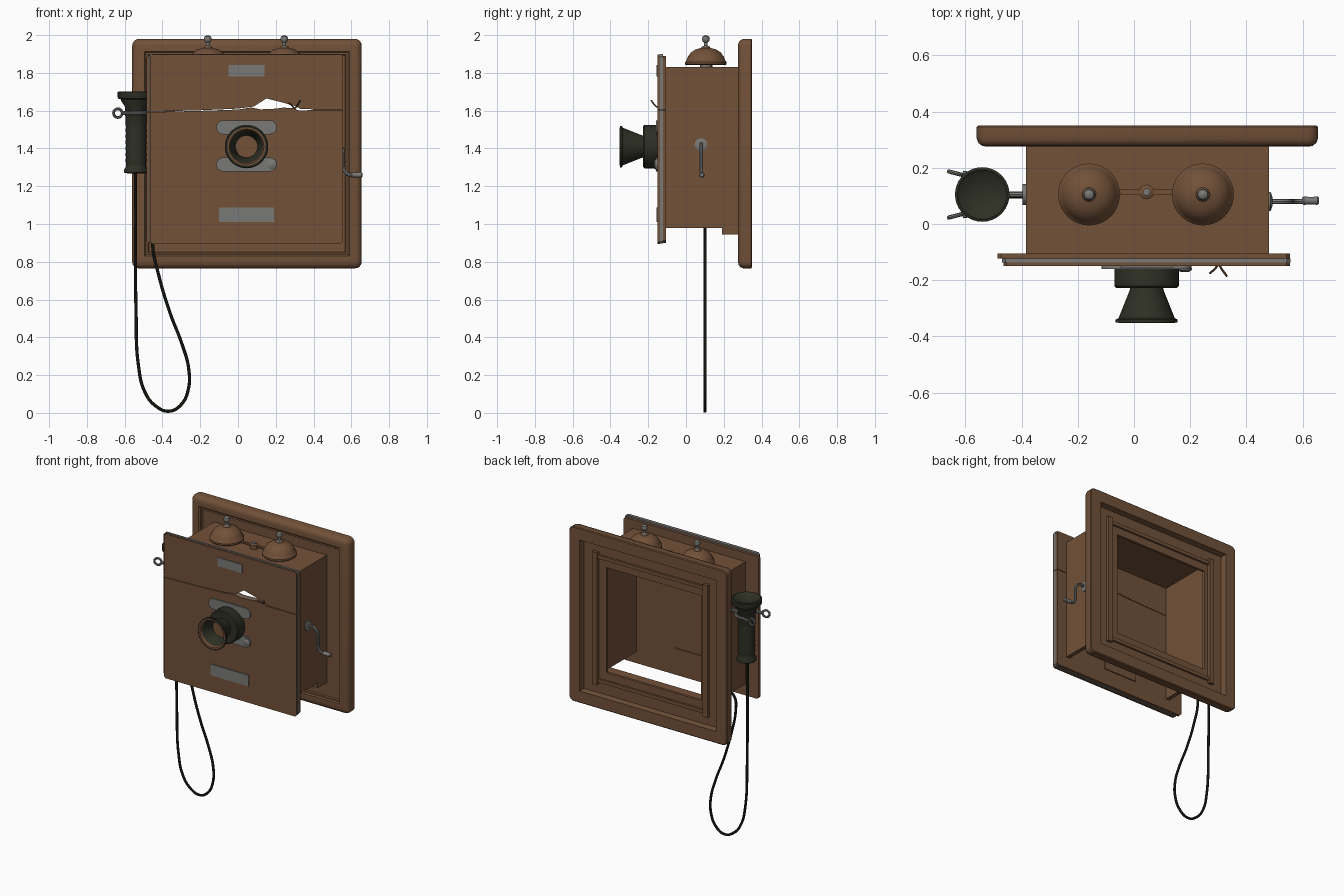
import bpy, bmesh, math
from mathutils import Matrix, Vector

if "Cube" in bpy.data.objects:
    bpy.data.objects.remove(bpy.data.objects["Cube"])


def material(name, rgb):
    m = bpy.data.materials.new(name)
    m.diffuse_color = (*rgb, 1)
    m.use_nodes = True
    m.node_tree.nodes["Principled BSDF"].inputs["Base Color"].default_value = m.diffuse_color
    return m


WOOD = material("brown wood", (0.168, 0.082, 0.04))
METAL = material("grey metal", (0.19, 0.19, 0.185))
BLACK = material("dark olive rubber", (0.027, 0.029, 0.018))
CORD = material("black cord", (0.018, 0.018, 0.012))
UP = Matrix()
FRONT = Matrix.Rotation(math.pi / 2, 4, 'X')    # z -> -y
RIGHT = Matrix.Rotation(math.pi / 2, 4, 'Y')    # z -> +x


def shade(ob):
    bpy.ops.object.select_all(action='DESELECT')
    ob.select_set(True)
    bpy.context.view_layer.objects.active = ob
    if ob.type == 'CURVE':
        bpy.ops.object.convert(target='MESH')
    bpy.ops.object.shade_smooth_by_angle(angle=math.radians(35))


def finish(name, bm, mat):
    bmesh.ops.remove_doubles(bm, verts=bm.verts, dist=1e-5)
    bmesh.ops.recalc_face_normals(bm, faces=bm.faces)
    me = bpy.data.meshes.new(name)
    bm.to_mesh(me)
    bm.free()
    me.materials.append(mat)
    ob = bpy.data.objects.new(name, me)
    bpy.context.collection.objects.link(ob)
    shade(ob)


def box(name, x0, x1, y0, y1, z0, z1, mat):
    bm = bmesh.new()
    bmesh.ops.create_cube(bm, size=1)
    for v in bm.verts:
        v.co = ((x0 + x1) / 2 + v.co.x * (x1 - x0), (y0 + y1) / 2 + v.co.y * (y1 - y0),
                (z0 + z1) / 2 + v.co.z * (z1 - z0))
    finish(name, bm, mat)


def loft(name, rings, mat, closed=False):
    """Bridge equal-length closed rings; join the last to the first or cap both ends."""
    bm = bmesh.new()
    vs = [[bm.verts.new(p) for p in ring] for ring in rings]
    n = len(vs[0])
    for i in range(len(vs) - (0 if closed else 1)):
        a, b = vs[i], vs[(i + 1) % len(vs)]
        for j in range(n):
            bm.faces.new((a[j], a[(j + 1) % n], b[(j + 1) % n], b[j]))
    if not closed:
        bm.faces.new(vs[0])
        bm.faces.new(vs[-1])
    finish(name, bm, mat)


def lathe(name, prof, loc, axis, mat, n=32, closed=False):
    rings = [[Vector(loc) + axis @ Vector((r * math.cos(2 * math.pi * k / n), r * math.sin(2 * math.pi * k / n), h))
              for k in range(n)] for r, h in prof]
    loft(name, rings, mat, closed)


def prism(name, pts, y0, y1, mat):
    loft(name, [[(x, y, z) for x, z in pts] for y in (y0, y1)], mat)


def tube(name, pts, r, mat, cyclic=False, smooth=True, res=8):
    cu = bpy.data.curves.new(name, 'CURVE')
    cu.dimensions = '3D'
    cu.bevel_depth, cu.bevel_resolution, cu.use_fill_caps = r, 2, True
    sp = cu.splines.new('BEZIER' if smooth else 'POLY')
    if smooth:
        sp.bezier_points.add(len(pts) - 1)
        for b, p in zip(sp.bezier_points, pts):
            b.co, b.handle_left_type, b.handle_right_type = p, 'AUTO', 'AUTO'
        sp.resolution_u = res
    else:
        sp.points.add(len(pts) - 1)
        for b, p in zip(sp.points, pts):
            b.co = (*p, 1)
    sp.use_cyclic_u = cyclic
    cu.materials.append(mat)
    ob = bpy.data.objects.new(name, cu)
    bpy.context.collection.objects.link(ob)
    shade(ob)


# Backboard: moulding profile (half width, y) swept round a square opening
CX, CZ = 0.0475, 1.3725


def rounded_square(h, y):
    r = max(0.0, h - 0.572)
    cx = CX - (0.015 if h < 0.4 else 0)
    return [(cx + sx * (h - r) + r * math.cos(a0 + t * math.pi / 8), y,
             CZ + sz * (h - r) + r * math.sin(a0 + t * math.pi / 8))
            for sx, sz, a0 in ((1, 1, 0), (-1, 1, math.pi / 2), (-1, -1, math.pi), (1, -1, 1.5 * math.pi))
            for t in range(5)]


board = [(0.365, 0.308), (0.52, 0.308), (0.525, 0.35), (0.602, 0.35), (0.6075, 0.345), (0.6075, 0.305),
         (0.601, 0.288), (0.588, 0.278), (0.57, 0.275), (0.542, 0.275), (0.535, 0.283), (0.525, 0.283),
         (0.52, 0.29), (0.365, 0.29)]
loft("backboard", [rounded_square(h, y) for h, y in board], WOOD, closed=True)
for s in (-1, 1):
    box("back_rail_upright", CX + s * 0.425 - 0.018, CX + s * 0.425 + 0.018, 0.3, 0.33, CZ - 0.46, CZ + 0.46, WOOD)
    box("back_rail_cross", CX - 0.44, CX + 0.44, 0.3, 0.322, CZ + s * 0.43 - 0.012, CZ + s * 0.43 + 0.012, WOOD)

# Case: two sides and a top, open at the bottom and back
box("case_left_side", -0.385, -0.358, -0.11, 0.295, 0.98, 1.81, WOOD)
box("case_right_side", 0.453, 0.48, -0.11, 0.295, 0.98, 1.81, WOOD)
box("case_top", -0.385, 0.48, -0.11, 0.295, 1.80, 1.83, WOOD)
box("case_bottom_ledge", -0.385, 0.48, 0.19, 0.295, 0.945, 0.985, WOOD)

# Door: brown, grey and brown layers, split by a jagged crack
upper_crack = [(-0.2, 1.602), (0.0, 1.611), (0.085, 1.622), (0.15, 1.665), (0.24, 1.642), (0.31, 1.622),
               (0.33, 1.608)]
lower_crack = [(-0.2, 1.599), (0.0, 1.606), (0.07, 1.617), (0.12, 1.607), (0.19, 1.61), (0.24, 1.616),
               (0.29, 1.614), (0.32, 1.602)]
c = 0.012
for name, x0, x1, z0, z1, y0, y1, mat in (
        ("back", -0.485, 0.555, 0.9, 1.89, -0.123, -0.105, WOOD),
        ("edge", -0.47, 0.557, 0.896, 1.9, -0.137, -0.123, METAL),
        ("front", -0.465, 0.555, 0.893, 1.897, -0.15, -0.137, WOOD)):
    prism("door_upper_" + name, [(x0, 1.595)] + upper_crack + [(x1, 1.606), (x1, z1 - c), (x1 - c, z1),
                                                             (x0 + c, z1), (x0, z1 - c)], y0, y1, mat)
    prism("door_lower_" + name, [(x0, 1.592)] + lower_crack + [(x1, 1.603), (x1, z0 + c), (x1 - c, z0),
                                                             (x0 + c, z0), (x0, z0 + c)], y0, y1, mat)
for dx, y, dz in ((-0.03, -0.175, 0.025), (0.03, -0.185, 0.04)):
    tube("crack_splinter", [(0.3, -0.14, 1.612), (0.3 + dx / 3, -0.157, 1.622), (0.3 + dx, y, 1.615 + dz)],
         0.004, WOOD)

# Name plates on the door, and the block behind the lower one
box("upper_plate", -0.05, 0.14, -0.155, -0.149, 1.782, 1.842, METAL)
box("lower_plate", -0.1, 0.19, -0.157, -0.149, 1.01, 1.087, METAL)
box("lower_plate_backing", -0.1, 0.16, -0.106, -0.098, 1.01, 1.087, WOOD)

# Mouthpiece mounting: two round-ended straps with a screw
for z in (1.512, 1.315):
    pts = [(0.045 + s * 0.123 + 0.037 * math.cos(a), z + 0.037 * math.sin(a))
           for s, a0 in ((1, -math.pi / 2), (-1, math.pi / 2)) for a in [a0 + k * math.pi / 8 for k in range(9)]]
    prism("mouthpiece_strap", pts, -0.16, -0.149, METAL)
lathe("strap_screw", [(0.026, 0), (0.026, 0.006), (0.015, 0.012)], (0.18, -0.158, 1.315), FRONT, METAL, 16)

# Mouthpiece: drum, hollow flared horn, inner disc and brown lip
M = (0.045, -0.15, 1.41)
lathe("mouthpiece_drum", [(0.113, 0), (0.115, 0.005), (0.115, 0.07), (0.108, 0.077), (0.06, 0.077)], M, FRONT, BLACK, 40)
lathe("mouthpiece_horn", [(0.058, 0.075), (0.06, 0.085), (0.1, 0.185), (0.11, 0.19), (0.11, 0.2), (0.098, 0.2),
                          (0.086, 0.175), (0.056, 0.1)], M, FRONT, BLACK, 40, True)
lathe("mouthpiece_disc", [(0.06, 0.1), (0.06, 0.106)], M, FRONT, WOOD, 32)
lathe("horn_lip", [(0.101, 0.199), (0.101, 0.202), (0.092, 0.202), (0.087, 0.185), (0.09, 0.185)],
      M, FRONT, WOOD, 40, True)

# Bells with posts and knobs
for x in (-0.16, 0.245):
    lathe("bell", [(0.105, 0), (0.11, 0.004), (0.11, 0.016), (0.103, 0.022), (0.096, 0.042), (0.08, 0.065),
                   (0.055, 0.082), (0.025, 0.09), (0.02, 0.098)], (x, 0.105, 1.842), UP, WOOD, 40)
    lathe("bell_post", [(0.03, 0), (0.03, 0.02)], (x, 0.105, 1.825), UP, METAL, 16)
    lathe("bell_knob", [(0.022, 0), (0.022, 0.008), (0.01, 0.014), (0.009, 0.03), (0.018, 0.038), (0.021, 0.05),
                        (0.017, 0.062), (0.006, 0.069)], (x, 0.105, 1.93), UP, METAL, 16)
# Clapper between the bells
box("clapper_arm", -0.06, 0.145, 0.105, 0.123, 1.845, 1.855, WOOD)
lathe("clapper_hub", [(0.026, 0), (0.026, 0.03), (0.012, 0.038)], (0.045, 0.114, 1.828), UP, WOOD, 20)
lathe("clapper_pin", [(0.013, 0), (0.013, 0.014)], (0.045, 0.114, 1.858), UP, METAL, 16)

# Crank on the right side
lathe("crank_plate", [(0.034, 0), (0.034, 0.008), (0.018, 0.014)], (0.478, 0.08, 1.42), RIGHT, METAL, 24)
tube("crank_arm", [(0.48, 0.08, 1.42), (0.53, 0.08, 1.42), (0.553, 0.08, 1.395), (0.558, 0.08, 1.34),
                   (0.563, 0.08, 1.285), (0.585, 0.08, 1.262), (0.61, 0.08, 1.26)], 0.0095, METAL)
lathe("crank_handle", [(0.011, 0), (0.015, 0.006), (0.013, 0.03), (0.015, 0.055), (0.01, 0.06)],
      (0.598, 0.083, 1.26), RIGHT, METAL, 16)

# Receiver with ribbed grip and wide earpiece
grip = [(0.057 if i % 2 else 0.052, 1.32 + 0.016 * i) for i in range(13)]
lathe("receiver", [(0.045, 1.268), (0.063, 1.272), (0.063, 1.286), (0.053, 1.305)] + grip +
      [(0.056, 1.53), (0.058, 1.62), (0.078, 1.65), (0.08, 1.66), (0.095, 1.664), (0.097, 1.67), (0.097, 1.698),
       (0.088, 1.702), (0.08, 1.694), (0.02, 1.68)], (-0.54, 0.105, 0), UP, BLACK, 36)

# Receiver hook: wall plate, arm, fork round the receiver and ring tips
H = 1.587
lathe("hook_plate", [(0.038, 0), (0.038, 0.012)], (-0.397, 0.105, H), RIGHT, METAL, 24)
tube("hook_arm", [(-0.385, 0.105, H), (-0.475, 0.105, H)], 0.011, METAL, smooth=False)
arc = [(-0.54 + 0.068 * math.cos(a), 0.105 + 0.068 * math.sin(a), H)
       for a in [math.radians(-100 + 20 * k) for k in range(11)]]
tube("hook_fork", [(-0.61, 0.03, H)] + arc + [(-0.61, 0.18, H)], 0.01, METAL, res=4)
for s in (-1, 1):
    ring = [(math.cos(k * math.pi / 8), math.sin(k * math.pi / 8)) for k in range(16)]
    tube("hook_ring", [(-0.636 + 0.023 * u, 0.105 + s * (0.076 - 0.006 * u), H + 0.023 * w) for u, w in ring],
         0.0075, METAL, cyclic=True, smooth=False)

# Hanging cord from the receiver to the case
path = [(-0.543, 1.28), (-0.543, 0.9), (-0.54, 0.55), (-0.527, 0.25), (-0.495, 0.115), (-0.44, 0.04), (-0.365, 0.009),
        (-0.3, 0.045), (-0.262, 0.13), (-0.262, 0.24), (-0.295, 0.36), (-0.36, 0.53), (-0.42, 0.73), (-0.452, 0.89),
        (-0.445, 0.98), (-0.41, 1.01), (-0.38, 1.0)]
tube("cord", [(x, 0.1, z) for x, z in path], 0.0085, CORD)
